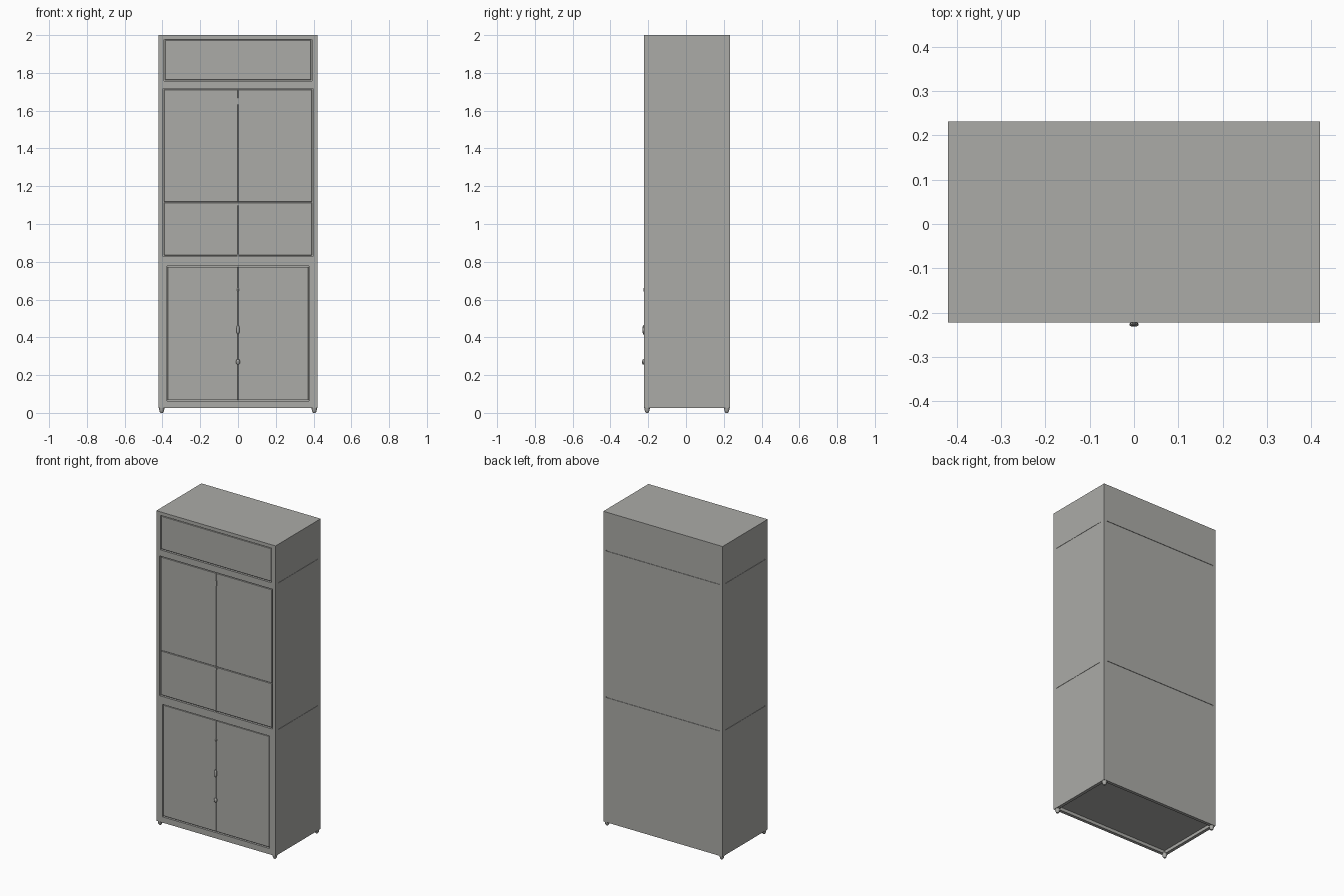
import bpy, bmesh, math
from mathutils import Matrix

if "Cube" in bpy.data.objects:
    bpy.data.objects.remove(bpy.data.objects["Cube"])

mat = bpy.data.materials.new("warm_grey")
mat.diffuse_color = (0.41, 0.41, 0.39, 1)
mat.use_nodes = True
mat.node_tree.nodes["Principled BSDF"].inputs["Base Color"].default_value = mat.diffuse_color
FRONT, BACK = -0.222, 0.232


def add_box(bm, x0, x1, y0, y1, z0, z1):
    m = (Matrix.Translation(((x0 + x1) / 2, (y0 + y1) / 2, (z0 + z1) / 2))
         @ Matrix.Diagonal((x1 - x0, y1 - y0, z1 - z0, 1)))
    bmesh.ops.create_cube(bm, size=1, matrix=m)


def finish(name, bm):
    me = bpy.data.meshes.new(name)
    bm.to_mesh(me)
    bm.free()
    me.materials.append(mat)
    ob = bpy.data.objects.new(name, me)
    bpy.context.collection.objects.link(ob)
    return ob


def box(name, *dims, bevel=0):
    bm = bmesh.new()
    add_box(bm, *dims)
    if bevel:
        bmesh.ops.bevel(bm, geom=bm.edges[:], offset=bevel, segments=1, affect='EDGES')
    return finish(name, bm)


def lathe(name, profile, matrix, steps=16):
    """Spin (radius, height) points about local z."""
    bm = bmesh.new()
    rings = [[bm.verts.new((r * math.cos(2 * math.pi * i / steps),
                            r * math.sin(2 * math.pi * i / steps), h))
              for i in range(steps)] for r, h in profile]
    for a, b in zip(rings, rings[1:]):
        for i in range(steps):
            j = (i + 1) % steps
            bm.faces.new((a[i], a[j], b[j], b[i]))
    bm.faces.new(rings[0][::-1])
    bm.faces.new(rings[-1])
    for f in bm.faces:
        f.smooth = len(f.verts) == 4
    bmesh.ops.transform(bm, matrix=matrix, verts=bm.verts)
    bmesh.ops.recalc_face_normals(bm, faces=bm.faces)
    return finish(name, bm)


# Cabinet carcass, cut by front openings, hollow underside and seam grooves
carcass = box("cabinet_carcass", -0.42, 0.42, FRONT, BACK, 0.025, 2.0)
cut = bmesh.new()
for half, z0, z1 in ((0.392, 1.758, 1.978), (0.397, 0.828, 1.718), (0.377, 0.062, 0.778)):
    add_box(cut, -half, half, FRONT - 0.02, FRONT + 0.014, z0, z1)
add_box(cut, -0.40, 0.40, FRONT + 0.02, BACK - 0.02, 0.0, 0.045)
for z in (1.755, 0.822):
    for s in (-1, 1):
        xs = sorted((s * 0.418, s * 0.44))
        add_box(cut, *xs, -0.195, 0.20, z - 0.002, z + 0.002)
    add_box(cut, -0.40, 0.40, BACK - 0.003, BACK + 0.02, z - 0.003, z + 0.003)
cutter = finish("opening_cutter", cut)
cutter.hide_render = True
cutter.hide_viewport = True
mod = carcass.modifiers.new("openings", 'BOOLEAN')
mod.object = cutter
mod.operation = 'DIFFERENCE'
mod.solver = 'EXACT'

# Top fascia panel
box("top_panel", -0.387, 0.387, FRONT + 0.004, FRONT + 0.016, 1.763, 1.973, bevel=0.002)

# Door leaves, mirrored across the centre
for s, side in ((-1, "left"), (1, "right")):
    for name, outer, z0, z1 in (("upper_door", 0.391, 1.117, 1.712),
                                ("middle_door", 0.391, 0.834, 1.114),
                                ("lower_door", 0.372, 0.067, 0.773)):
        xs = sorted((s * 0.001, s * outer))
        box(f"{side}_{name}", *xs, FRONT + 0.004, FRONT + 0.016, z0, z1, bevel=0.0015)

# Knob, drop handle and keyhole on the lower doors
for name, z, r, tall, out in (("round_knob", 0.27, 0.011, 1.4, 0.010),
                              ("drop_handle", 0.44, 0.009, 2.9, 0.008),
                              ("keyhole_plate", 0.652, 0.006, 1.6, 0.003)):
    reach = out + 0.006
    m = (Matrix.Translation((0, FRONT + 0.006, z)) @ Matrix.Diagonal((1, 1, tall, 1))
         @ Matrix.Rotation(math.pi / 2, 4, 'X'))
    lathe(name, [(r * 0.6, 0), (r * 0.7, reach * 0.4), (r, reach * 0.6),
                 (r * 0.85, reach * 0.85), (r * 0.4, reach)], m)

# Small catches on the upper door seam
for i, (z, h) in enumerate(((1.65, 0.018), (1.105, 0.006), (0.832, 0.006))):
    box(f"door_catch_{i + 1}", -0.004, 0.004, FRONT - 0.001, FRONT + 0.008, z - h, z + h)

# Tapered corner feet
for sx in (-1, 1):
    for y in (-0.206, 0.216):
        lathe("corner_foot", [(0.006, 0), (0.011, 0.007), (0.013, 0.015), (0.016, 0.032)],
              Matrix.Translation((sx * 0.404, y, 0)))
